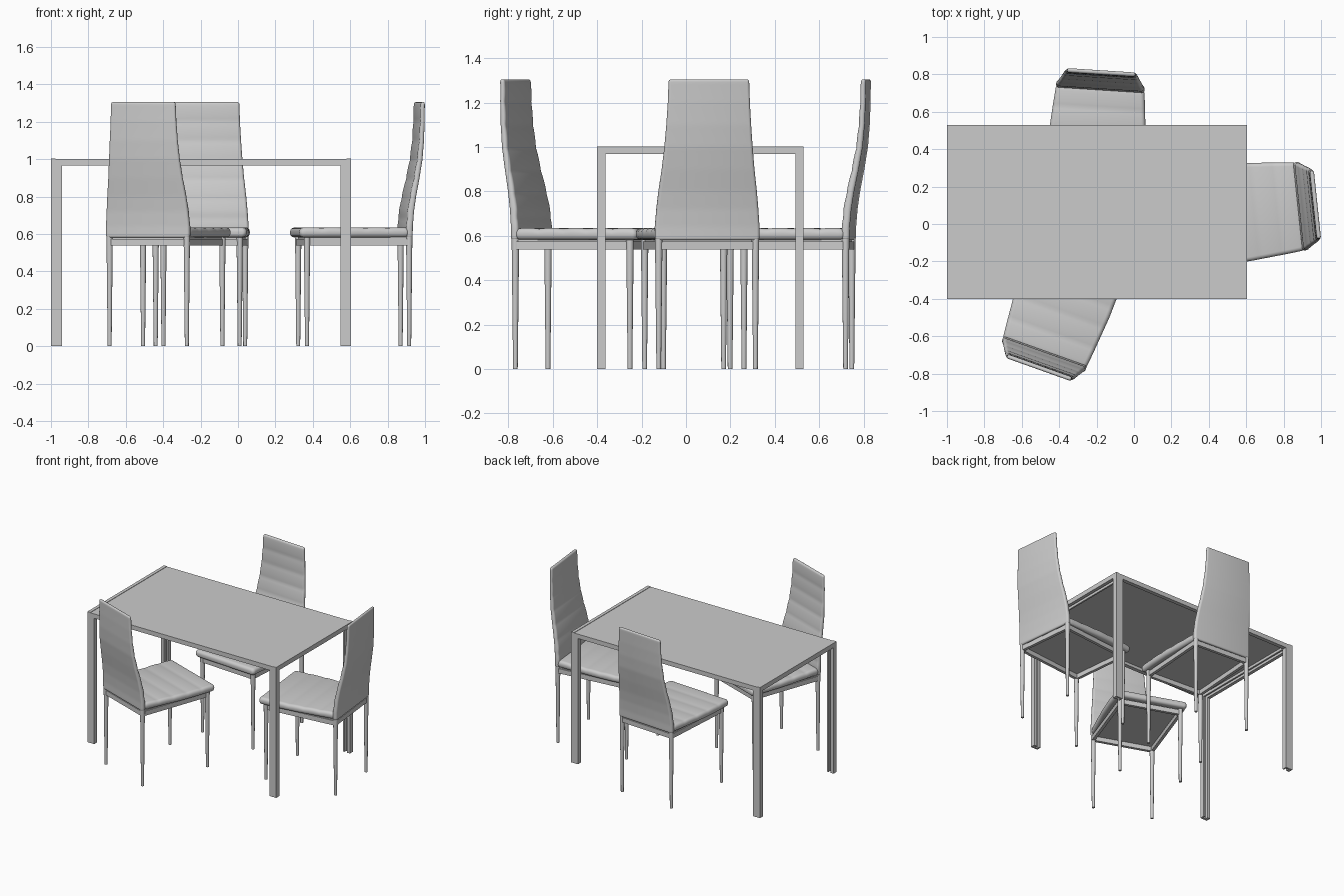
import bpy, bmesh
from math import sin, cos, pi, radians, sqrt
from mathutils import Matrix, Vector

if "Cube" in bpy.data.objects:
    bpy.data.objects.remove(bpy.data.objects["Cube"])


def finish(name, bm, smooth=False):
    bmesh.ops.recalc_face_normals(bm, faces=bm.faces)
    me = bpy.data.meshes.new(name)
    bm.to_mesh(me)
    bm.free()
    ob = bpy.data.objects.new(name, me)
    bpy.context.collection.objects.link(ob)
    if smooth:
        bpy.ops.object.select_all(action='DESELECT')
        bpy.context.view_layer.objects.active = ob
        ob.select_set(True)
        bpy.ops.object.shade_smooth_by_angle(angle=radians(40))
    return ob


def add_box(bm, x0, x1, y0, y1, z0, z1):
    m = Matrix.Translation(((x0 + x1) / 2, (y0 + y1) / 2, (z0 + z1) / 2))
    m = m @ Matrix.Diagonal((abs(x1 - x0), abs(y1 - y0), abs(z1 - z0), 1))
    bmesh.ops.create_cube(bm, size=1, matrix=m)


def lerp(table, s):
    for a, b in zip(table, table[1:]):
        if s <= b[0]:
            f = (s - a[0]) / (b[0] - a[0])
            return [p + (q - p) * f for p, q in zip(a[1:], b[1:])]
    return table[-1][1:]


def section(w, lo, hi, r):
    """Rounded rectangle, half width w, from lo to hi."""
    r = min(r, (hi - lo) / 2 * 0.98)
    pts = []
    for k, (cx, cy) in enumerate([(w - r, hi - r), (r - w, hi - r), (r - w, lo + r), (w - r, lo + r)]):
        for i in range(5):
            a = pi / 2 * (k + i / 4)
            pts.append((cx + r * cos(a), cy + r * sin(a)))
    return pts


def loft(name, rings):
    bm = bmesh.new()
    rows = [[bm.verts.new(p) for p in ring] for ring in rings]
    n = len(rows[0])
    for a, b in zip(rows, rows[1:]):
        for i in range(n):
            j = (i + 1) % n
            bm.faces.new((a[i], a[j], b[j], b[i]))
    bm.faces.new(rows[0])
    bm.faces.new(rows[-1])
    return finish(name, bm, True)


def stations(a, b, r, n):
    arc = [r * (1 - cos(pi / 2 * i / 5)) for i in range(5)]
    mid = [a + r + (b - a - 2 * r) * i / n for i in range(n + 1)]
    return [a + e for e in arc] + mid + [b - e for e in reversed(arc)]


def inset(s, a, b, r):
    e = min(s - a, b - s, r)
    return r - sqrt(max(0, r * r - (r - e) ** 2))


# Chair seat pad with cross channels (local chair faces -y, rear legs at y = 0)
WIDTH = [(0, .236), (.1, .246), (.3, .263), (.45, .267), (.6, .262)]
L = 0.592
rings = []
for s in stations(0, L, .02, 40):
    k = inset(s, 0, L, .02)
    w = lerp(WIDTH, s)[0] - k
    top = .635 - .005 * (1 - sqrt(abs(sin(pi * 5 * s / L)))) - k * .9
    rings.append([(x, -s, z) for x, z in section(w, .582 + k * .9, top, .022)])
seat = loft("seat", rings)

# Tall curved backrest: z, half width, centre y, half thickness
BACK = [(.58, .237, .0, .018), (.64, .237, .001, .018), (.72, .231, .008, .018),
        (.80, .223, .021, .017), (.90, .210, .042, .016), (1.0, .200, .060, .015),
        (1.1, .192, .070, .0135), (1.2, .186, .075, .0125), (1.31, .182, .077, .012)]
Z0, Z1 = .58, 1.305
rings = []
for s in stations(Z0, Z1, .012, 56):
    w, c, t = lerp(BACK, s)
    k = inset(s, Z0, Z1, .012)
    rib = .004 * (1 - sqrt(abs(sin(pi * 7 * (s - Z0) / (Z1 - Z0)))))
    rings.append([(x, y, s) for x, y in
                  section(w - k, c - t + rib + k * .7, c + t - k * .7, .014)])
backrest = loft("backrest", rings)

# Tapered chair legs
bm = bmesh.new()
for x, y in [(.219, 0), (.225, -.55)]:
    for sx in (-1, 1):
        bmesh.ops.create_cone(bm, cap_ends=True, segments=16, radius1=.0105, radius2=.017,
                              depth=.585, matrix=Matrix.Translation((sx * x, y, .2925)))
legs = finish("chair_legs", bm, True)

# Rails under the seat
bm = bmesh.new()
for sx in (-1, 1):
    add_box(bm, sx * .21, sx * .232, -.55, 0, .538, .574)
for y in (0, -.55):
    add_box(bm, -.22, .22, y - .011, y + .011, .538, .574)
add_box(bm, -.225, .225, -.55, 0, .572, .585)
rails = finish("seat_rails", bm)

# Place three chairs
places = [("right", .8925, .095, -84), ("rear", -.18, .733, -3.7), ("front", -.48, -.695, 160.4)]
parts = [seat, backrest, legs, rails]
for i, (tag, x, y, ang) in enumerate(places):
    m = Matrix.Translation((x, y, 0)) @ Matrix.Rotation(radians(ang), 4, 'Z')
    for p in parts:
        ob = p
        if i:
            ob = p.copy()
            bpy.context.collection.objects.link(ob)
        ob.matrix_world = m
        ob.name = tag + "_" + p.data.name

# Table extents
TX0, TX1, TY0, TY1 = -1.0, .605, -.40, .53

# Channel-section table legs, open toward the inside
bm = bmesh.new()
for x, dx in ((TX0, 1), (TX1, -1)):
    for y, dy in ((TY0, 1), (TY1, -1)):
        add_box(bm, x, x + dx * .025, y, y + dy * .037, 0, 1.003)
        add_box(bm, x + dx * .025, x + dx * .058, y, y + dy * .014, 0, .99)
        add_box(bm, x + dx * .046, x + dx * .058, y + dy * .014, y + dy * .035, 0, .99)
finish("table_legs", bm)

# End beams and long side rails
bm = bmesh.new()
for x, dx in ((TX0, 1), (TX1, -1)):
    add_box(bm, x, x + dx * .025, TY0 + .037, TY1 - .037, .968, 1.003)
    add_box(bm, x + dx * .046, x + dx * .058, TY0 + .035, TY1 - .035, .968, .99)
for y, dy in ((TY0, 1), (TY1, -1)):
    add_box(bm, TX0 + .058, TX1 - .058, y, y + dy * .03, .966, .99)
finish("table_frame", bm)

# Table top panel
bm = bmesh.new()
add_box(bm, TX0 + .025, TX1 - .025, TY0, TY1, .988, 1.0)
finish("table_top", bm)
